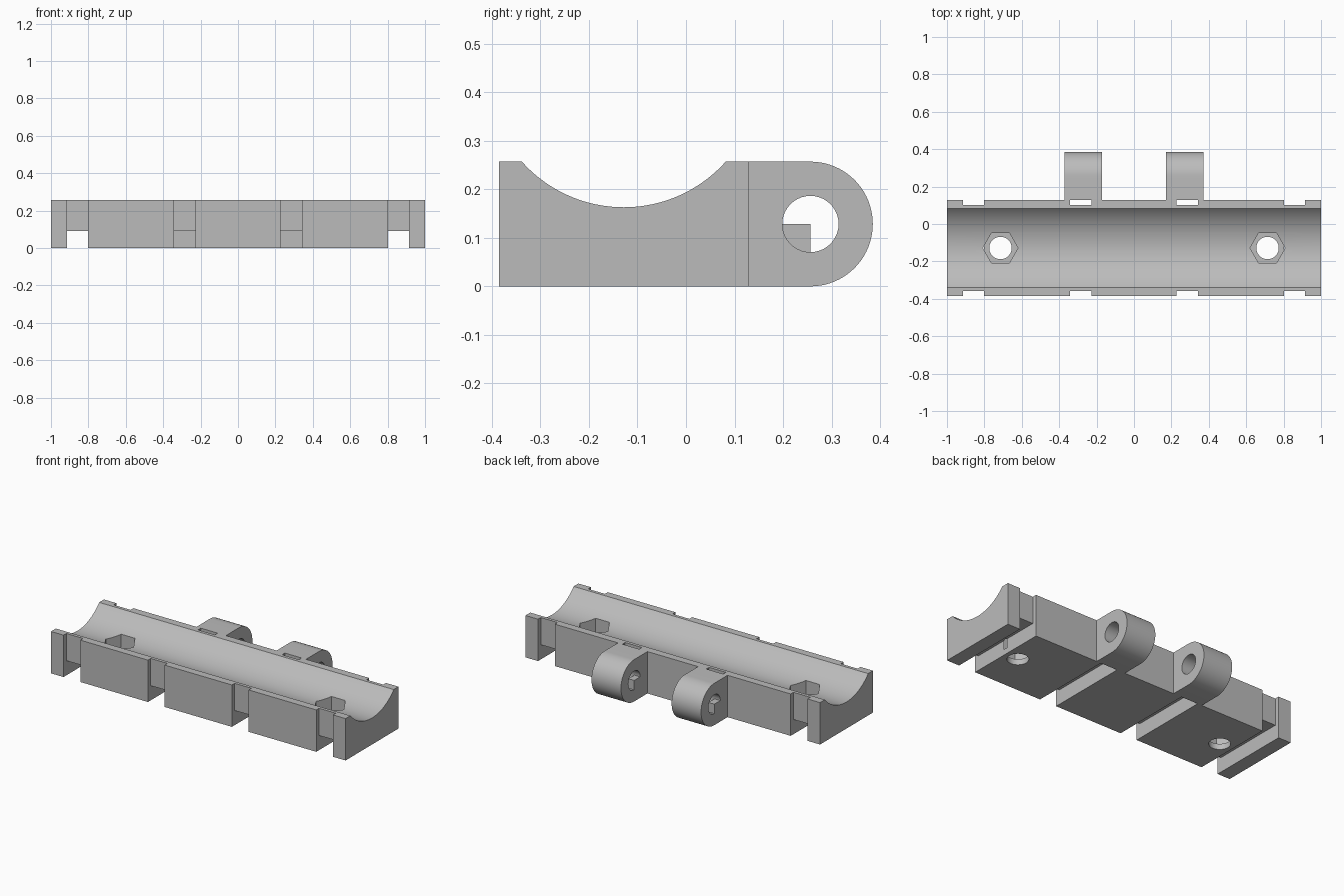
import bpy, bmesh
from math import sin, cos, pi, asin

cube = bpy.data.objects.get("Cube")
if cube:
    bpy.data.objects.remove(cube, do_unlink=True)

grey = bpy.data.materials.new("plain grey")
grey.use_nodes = True
grey.diffuse_color = (0.5, 0.5, 0.5, 1)
grey.node_tree.nodes["Principled BSDF"].inputs["Base Color"].default_value = (0.5, 0.5, 0.5, 1)

HEIGHT, MID = 0.257, 0.1285
FRONT, BACK = -0.385, 0.1285
AXIS = (FRONT + BACK) / 2
LUG_Y, HOLE_R = 0.2565, 0.058


def arc(cx, cy, r, a0, a1, n):
    return [(cx + r * cos(a0 + (a1 - a0) * i / n), cy + r * sin(a0 + (a1 - a0) * i / n))
            for i in range(n + 1)]


def prism(name, outline, lo, hi, axis="x"):
    """Extrude an outline: (y, z) points along x, or (x, y) points along z."""
    bm = bmesh.new()
    place = (lambda p, t: (t, *p)) if axis == "x" else (lambda p, t: (*p, t))
    face = bm.faces.new([bm.verts.new(place(p, lo)) for p in outline])
    ext = bmesh.ops.extrude_face_region(bm, geom=[face])
    verts = [v for v in ext["geom"] if isinstance(v, bmesh.types.BMVert)]
    bmesh.ops.translate(bm, vec=place((0, 0), hi - lo), verts=verts)
    bmesh.ops.recalc_face_normals(bm, faces=bm.faces)
    mesh = bpy.data.meshes.new(name)
    bm.to_mesh(mesh)
    bm.free()
    mesh.materials.append(grey)
    obj = bpy.data.objects.new(name, mesh)
    bpy.context.collection.objects.link(obj)
    return obj


def box(name, x0, x1, y0, y1, z0, z1):
    return prism(name, [(y0, z0), (y1, z0), (y1, z1), (y0, z1)], x0, x1)


def activate(obj):
    bpy.ops.object.select_all(action="DESELECT")
    obj.select_set(True)
    bpy.context.view_layer.objects.active = obj


def cut(obj, cutter):
    cutter.hide_render = True
    activate(obj)
    mod = obj.modifiers.new("cut", "BOOLEAN")
    mod.operation, mod.solver, mod.object = "DIFFERENCE", "EXACT", cutter
    bpy.ops.object.modifier_apply(modifier=mod.name)
    bpy.data.objects.remove(cutter, do_unlink=True)


def smooth(obj):
    activate(obj)
    bpy.ops.object.shade_smooth_by_angle(angle=pi / 6)


# Cradle body with a round channel along its length
radius, centre_z = 0.2816, 0.4446
half = asin(0.21 / radius)
channel = arc(AXIS, centre_z, radius, -pi / 2 + half, -pi / 2 - half, 40)
channel = [(y, min(z, HEIGHT)) for y, z in channel]
body = prism("cradle_body", [(FRONT, 0), (BACK, 0), (BACK, HEIGHT)] + channel
             + [(FRONT, HEIGHT)], -1, 1)

# Strap grooves: across the underside and up both long sides
for x in (-0.858, -0.285, 0.285, 0.858):
    x0, x1 = x - 0.057, x + 0.057
    cut(body, box("groove_cutter", x0, x1, FRONT - 0.1, BACK + 0.1, -0.1, 0.09))
    cut(body, box("front_slot_cutter", x0, x1, FRONT - 0.1, FRONT + 0.027, -0.1, 0.4))
    cut(body, box("back_slot_cutter", x0, x1, BACK - 0.027, BACK + 0.1, -0.1, 0.4))

# Bolt holes with hexagonal nut pockets
for x in (-0.714, 0.714):
    cut(body, prism("pocket_cutter", arc(x, AXIS, 0.094, 0, 2 * pi, 6)[:-1], 0.035, 0.4, "z"))
    cut(body, prism("bolt_cutter", arc(x, AXIS, 0.06, 0, 2 * pi, 40)[:-1], -0.1, 0.4, "z"))
smooth(body)

# Hinge lugs, each with a pin hole partly closed at one end
for side, x in (("right", -0.272), ("left", 0.272)):
    x0, x1 = x - 0.1, x + 0.1
    outline = [(BACK, HEIGHT), (BACK, 0)] + arc(LUG_Y, MID, MID, -pi / 2, pi / 2, 40)
    lug = prism(side + "_hinge_lug", outline, x0, x1)
    pin = arc(LUG_Y, MID, HOLE_R, 0, 2 * pi, 40)[:-1]
    cut(lug, prism("pin_cutter", pin, x0 - 0.1, x1 + 0.1))
    smooth(lug)
    quarter = [(LUG_Y, MID)] + arc(LUG_Y, MID, HOLE_R, pi, 1.5 * pi, 10)
    prism(side + "_pin_stop", quarter, x0, x0 + 0.04)
